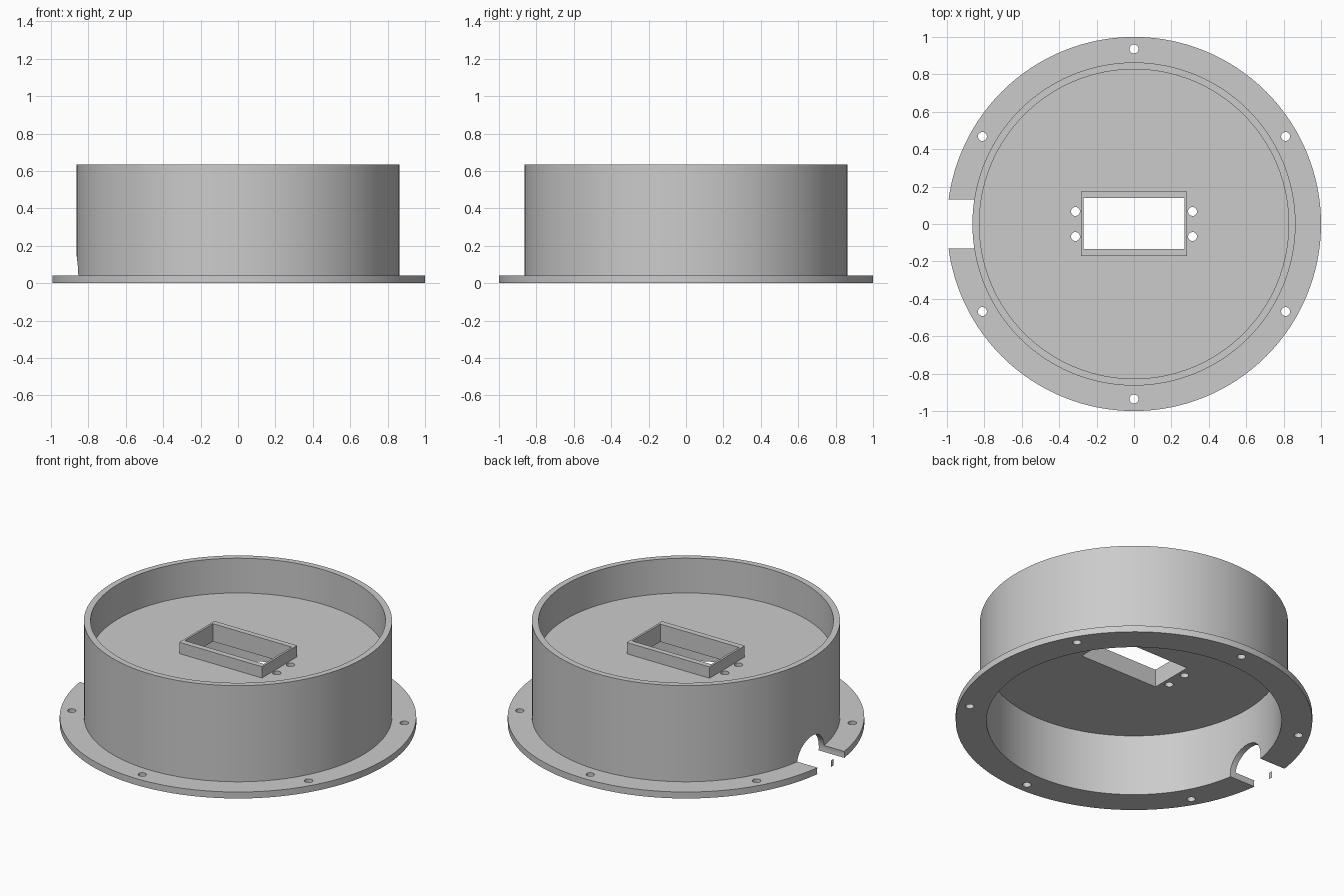
import bpy, bmesh, math
from mathutils import Matrix, Vector

cube = bpy.data.objects.get("Cube")
if cube:
    bpy.data.objects.remove(cube)

SEGMENTS = 128
FLANGE_TOP, FLOOR_LOW, FLOOR_TOP, RIM_TOP = 0.04, 0.38, 0.42, 0.635
INNER_R, OUTER_R = 0.827, 0.864

grey = bpy.data.materials.new("plain grey")
grey.use_nodes = True
colour = (0.6, 0.6, 0.6, 1)
grey.diffuse_color = colour
grey.node_tree.nodes["Principled BSDF"].inputs["Base Color"].default_value = colour


def finish(name, bm):
    bmesh.ops.recalc_face_normals(bm, faces=bm.faces)
    mesh = bpy.data.meshes.new(name)
    bm.to_mesh(mesh)
    bm.free()
    mesh.materials.append(grey)
    obj = bpy.data.objects.new(name, mesh)
    bpy.context.collection.objects.link(obj)
    return obj


def add_box(bm, centre, size):
    matrix = Matrix.Translation(centre) @ Matrix.Diagonal((*size, 1))
    bmesh.ops.create_cube(bm, size=1, matrix=matrix)


def add_cylinder(bm, centre, radius, depth, axis="Z", sides=32):
    turn = Matrix.Rotation(math.pi / 2, 4, "Y") if axis == "X" else Matrix()
    bmesh.ops.create_cone(bm, cap_ends=True, segments=sides, radius1=radius,
                          radius2=radius, depth=depth,
                          matrix=Matrix.Translation(centre) @ turn)


def lathe(name, profile):
    bm = bmesh.new()
    verts = [bm.verts.new((r, 0, z)) for r, z in profile]
    edges = [bm.edges.new(pair) for pair in zip(verts, verts[1:])]
    bmesh.ops.spin(bm, geom=verts + edges, cent=(0, 0, 0), axis=(0, 0, 1),
                   angle=math.tau, steps=SEGMENTS, use_merge=False)
    bmesh.ops.remove_doubles(bm, verts=bm.verts, dist=1e-5)
    return finish(name, bm)


def cut(obj, cutter):
    bpy.context.view_layer.objects.active = obj
    mod = obj.modifiers.new("cut", "BOOLEAN")
    mod.operation, mod.solver, mod.object = "DIFFERENCE", "EXACT", cutter
    bpy.ops.object.modifier_apply(modifier=mod.name)


# Flanged drum with a raised floor
housing = lathe("housing", [
    (0, FLOOR_LOW), (INNER_R, FLOOR_LOW), (INNER_R, 0), (1, 0), (1, FLANGE_TOP),
    (OUTER_R, FLANGE_TOP), (OUTER_R, RIM_TOP), (INNER_R, RIM_TOP),
    (INNER_R, FLOOR_TOP), (0, FLOOR_TOP)])

# Raised frame round the window
bm = bmesh.new()
add_box(bm, (0, 0.002, FLOOR_TOP + 0.035), (0.566, 0.344, 0.07))
frame = finish("window_frame", bm)

# Cutters: window, screw holes and cable notch
bm = bmesh.new()
add_box(bm, (0, 0.003, FLOOR_TOP), (0.54, 0.274, 0.3))
window_cutter = finish("window_cutter", bm)

bm = bmesh.new()
for i in range(6):
    spot = Matrix.Rotation(math.radians(30 + 60 * i), 3, "Z") @ Vector((0.936, 0, 0.02))
    add_cylinder(bm, spot, 0.024, 0.2)
for x in (-0.313, 0.313):
    for y in (-0.067, 0.067):
        add_cylinder(bm, (x, y, 0.4), 0.024, 0.2)
hole_cutter = finish("hole_cutter", bm)

bm = bmesh.new()
add_cylinder(bm, (-0.84985, 0, 0.02), 0.133, 0.2997, "X", 64)
notch_cutter = finish("notch_cutter", bm)

for cutter in (window_cutter, hole_cutter, notch_cutter):
    cut(housing, cutter)
cut(frame, window_cutter)
for cutter in (window_cutter, hole_cutter, notch_cutter):
    bpy.data.objects.remove(cutter)

# Smooth round walls, crisp edges
bpy.ops.object.select_all(action="DESELECT")
housing.select_set(True)
bpy.context.view_layer.objects.active = housing
bpy.ops.object.shade_smooth_by_angle(angle=math.radians(30))
